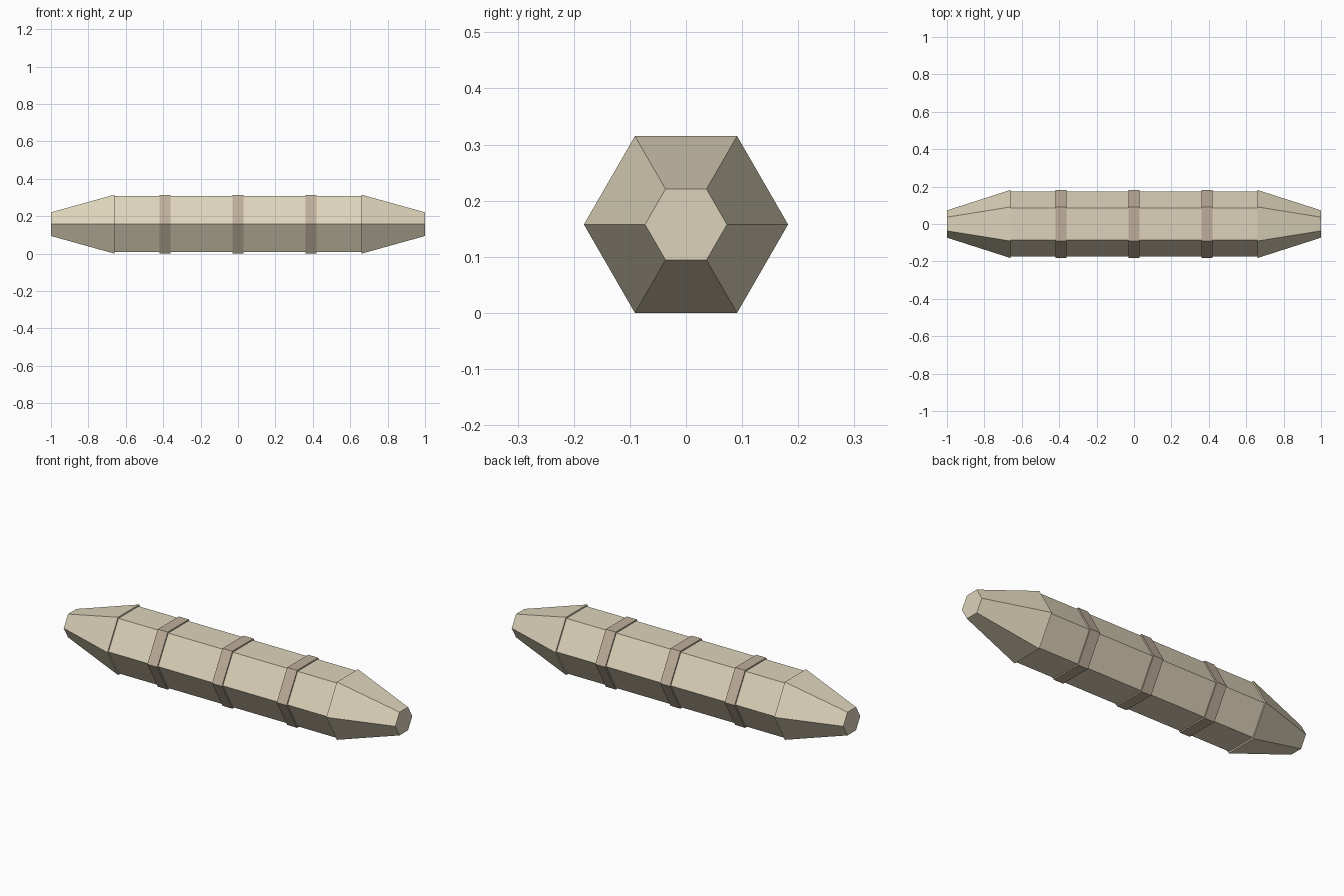
import bpy, bmesh
from math import cos, sin, pi

if "Cube" in bpy.data.objects:
    bpy.data.objects.remove(bpy.data.objects["Cube"])

RADIUS = 0.182                 # widest hexagon, touches the ground
AXIS_Z = RADIUS * cos(pi / 6)  # height of the long axis


def material(name, rgb):
    mat = bpy.data.materials.new(name)
    mat.diffuse_color = (*rgb, 1)
    mat.use_nodes = True
    mat.node_tree.nodes["Principled BSDF"].inputs["Base Color"].default_value = mat.diffuse_color
    return mat


def hex_section(name, x0, r0, x1, r1, mat):
    """Closed six-sided frustum along x, corners pointing to +y and -y."""
    bm = bmesh.new()
    rings = [[bm.verts.new((x, r * cos(k * pi / 3), AXIS_Z + r * sin(k * pi / 3)))
              for k in range(6)] for x, r in ((x0, r0), (x1, r1))]
    for ring in rings:
        bm.faces.new(ring)
    for k in range(6):
        j = (k + 1) % 6
        bm.faces.new((rings[0][k], rings[0][j], rings[1][j], rings[1][k]))
    bmesh.ops.recalc_face_normals(bm, faces=bm.faces)
    mesh = bpy.data.meshes.new(name)
    bm.to_mesh(mesh)
    bm.free()
    mesh.materials.append(mat)
    obj = bpy.data.objects.new(name, mesh)
    bpy.context.collection.objects.link(obj)
    return obj


cream = material("cream", (0.72, 0.65, 0.49))
tan = material("tan", (0.51, 0.42, 0.32))

# Main shaft
hex_section("body", -0.66, 0.173, 0.66, 0.173, cream)

# Tapered ends, slightly wider than the shaft where they meet it
for side, sign in (("left", -1), ("right", 1)):
    hex_section(f"{side}_tapered_end", sign * 0.66, RADIUS, sign * 1.0, 0.073, cream)

# Raised bands around the shaft
for name, x in (("left", -0.39), ("middle", 0.0), ("right", 0.39)):
    hex_section(f"{name}_band", x - 0.03, 0.181, x + 0.03, 0.181, tan)
